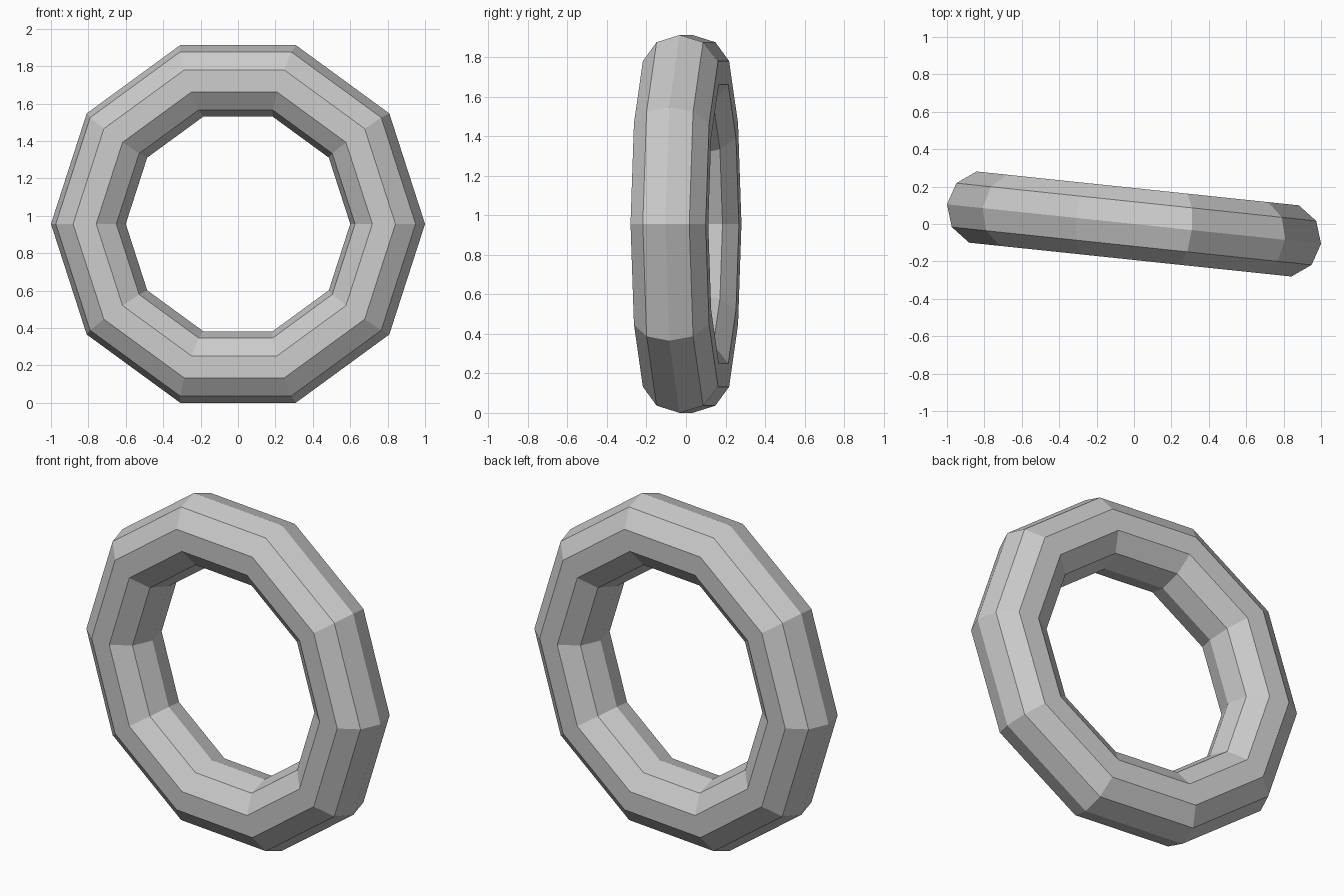
import bpy
from math import radians, cos, sin

if "Cube" in bpy.data.objects:
    bpy.data.objects.remove(bpy.data.objects["Cube"])

# Ten-sided ring with a ten-sided section, standing upright and turned slightly about z
turn = radians(-6)
outer = 1 / cos(turn)
bpy.ops.mesh.primitive_torus_add(
    major_segments=10, minor_segments=10,
    major_radius=0.8 * outer, minor_radius=0.2 * outer,
    location=(0, 0, outer * sin(radians(72))),
    rotation=(radians(90), 0, turn))
ring = bpy.context.object
ring.name = "ring"
bpy.ops.object.shade_flat()
